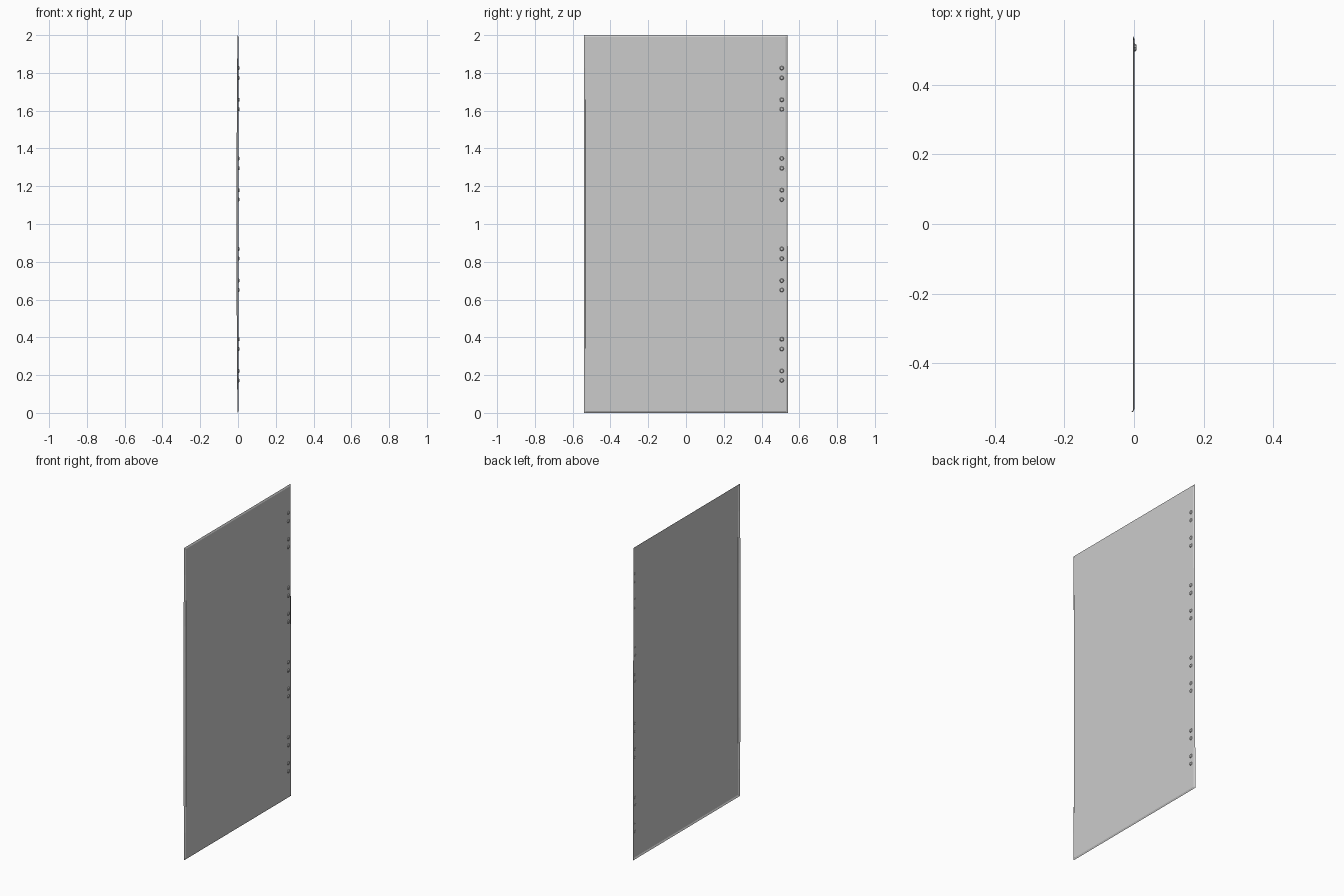
import bpy, bmesh, math
from mathutils import Matrix

if "Cube" in bpy.data.objects:
    bpy.data.objects.remove(bpy.data.objects["Cube"])

def make_object(name, bm):
    me = bpy.data.meshes.new(name)
    bm.to_mesh(me)
    bm.free()
    ob = bpy.data.objects.new(name, me)
    bpy.context.collection.objects.link(ob)
    return ob

FACE, LIP = 0.002, 0.010   # x of the flat face, width of the turned edge

# thin sheet with all four edges turned back; the side lip bows slightly
bm = bmesh.new()
N = 12
rows = []
zs = [0.0] + [LIP + (2 - 2 * LIP) * i / N for i in range(N + 1)] + [2.0]
for k, z in enumerate(zs):
    end = k in (0, len(zs) - 1)
    t = z / 2
    bow = -0.003 - 0.005 * math.sin(math.pi * t)
    right = 0.540 - 0.003 * t
    inner = -0.003 if end else FACE
    prof = [(bow, -0.541), (inner, -0.541 + LIP),
            (inner, right - LIP), (-0.003, right)]
    rows.append([bm.verts.new((x, y, z)) for x, y in prof])
for a, b in zip(rows, rows[1:]):
    for i in range(3):
        bm.faces.new((a[i], a[i + 1], b[i + 1], b[i]))
make_object("door_sheet", bm)

# four groups of four small faceted fasteners along one edge
bm = bmesh.new()
for g in range(4):
    for dz in (0.172, 0.222, 0.338, 0.390):
        z = dz + 0.4785 * g
        m = Matrix.Translation((0.0035, 0.507, z)) @ Matrix.Rotation(math.pi / 2, 4, 'Y')
        bmesh.ops.create_cone(bm, cap_ends=True, segments=8, radius1=0.013,
                              radius2=0.008, depth=0.007, matrix=m)
make_object("fasteners", bm)
